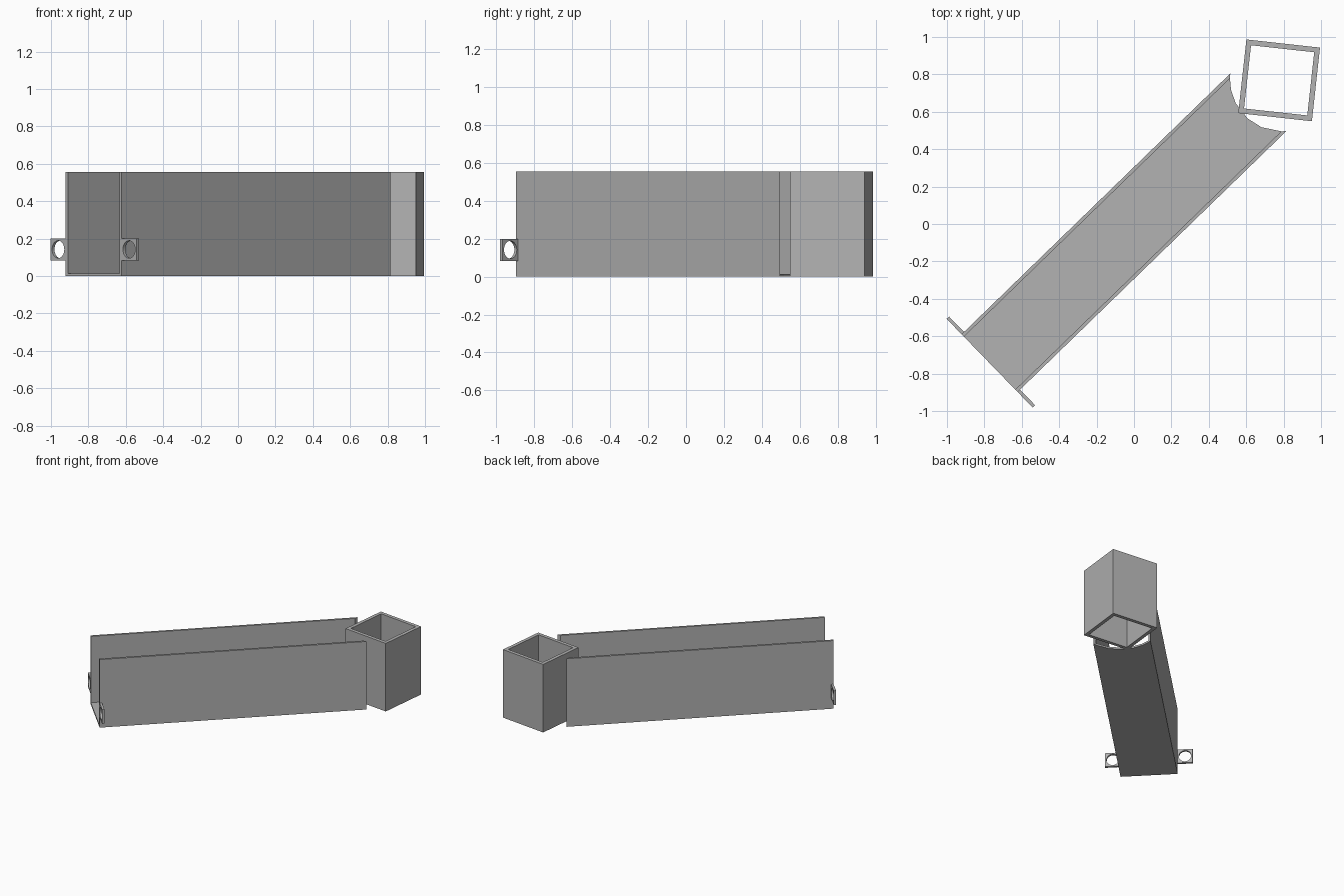
import bpy, bmesh
from math import cos, sin, pi, radians, sqrt
from mathutils import Matrix

cube = bpy.data.objects.get("Cube")
if cube:
    bpy.data.objects.remove(cube)

grey = bpy.data.materials.new("plain grey")
grey.use_nodes = True
COLOUR = (0.45, 0.45, 0.45, 1)
grey.diffuse_color = COLOUR
grey.node_tree.nodes["Principled BSDF"].inputs["Base Color"].default_value = COLOUR

HEIGHT = 0.556     # walls and tube
LENGTH = 2.0       # trough
HALF = 0.215       # half the trough width
THICK = 0.018      # sheet thickness
RADIUS, DEPTH = 0.277, 0.1   # scooped far end
TROUGH = Matrix.Translation((-0.772, -0.744, 0)) @ Matrix.Rotation(radians(44.15), 4, 'Z')


def finish(name, bm, depth, matrix):
    """Extrude the flat faces along z and make the object."""
    res = bmesh.ops.extrude_face_region(bm, geom=bm.faces[:], use_keep_orig=True)
    verts = [g for g in res["geom"] if isinstance(g, bmesh.types.BMVert)]
    bmesh.ops.translate(bm, verts=verts, vec=(0, 0, depth))
    bmesh.ops.recalc_face_normals(bm, faces=bm.faces[:])
    mesh = bpy.data.meshes.new(name)
    bm.to_mesh(mesh)
    bm.free()
    mesh.materials.append(grey)
    obj = bpy.data.objects.new(name, mesh)
    obj.matrix_world = matrix
    bpy.context.collection.objects.link(obj)
    return obj


def prism(name, points, depth, matrix):
    bm = bmesh.new()
    bm.faces.new([bm.verts.new((x, y, 0)) for x, y in points])
    return finish(name, bm, depth, matrix)


def square_ring(name, half, steps, hole, depth, matrix):
    """Square plate whose hole has the given point function."""
    bm = bmesh.new()
    outer, inner = [], []
    for i in range(steps):
        a = pi / 4 + 2 * pi * i / steps
        c, s = cos(a), sin(a)
        k = half / max(abs(c), abs(s))
        outer.append(bm.verts.new((c * k, s * k, 0)))
        inner.append(bm.verts.new((c * hole, s * hole, 0)))
    for i in range(steps):
        j = (i + 1) % steps
        bm.faces.new((outer[i], outer[j], inner[j], inner[i]))
    return finish(name, bm, depth, matrix)


def end_at(y):
    """Far end of the trough at sideways position y."""
    return LENGTH - DEPTH + RADIUS - sqrt(RADIUS ** 2 - y ** 2)


# Floor with a faceted scoop at the far end
inside = HALF - THICK
scoop = [(end_at(y), y) for y in (-inside, -0.107, -0.021, 0.081, 0.15, inside)]
prism("floor", [(0, inside), (0, -inside)] + scoop, THICK * 0.8, TROUGH)

for side, name in ((1, "left"), (-1, "right")):
    # Side wall
    prism(name + "_wall",
          [(0, side * inside), (0, side * HALF),
           (end_at(HALF), side * HALF), (end_at(inside), side * inside)],
          HEIGHT, TROUGH)
    # Mounting tab with a round hole
    place = Matrix.Translation((0, side * (HALF + 0.057), 0.142)) @ Matrix.Rotation(pi / 2, 4, 'Y')
    square_ring(name + "_tab", 0.058, 32, 0.047, THICK, TROUGH @ place)

# Open square tube
tube_place = Matrix.Translation((0.776, 0.768, 0)) @ Matrix.Rotation(radians(-6.3), 4, 'Z')
square_ring("square_tube", 0.198, 4, 0.17 * sqrt(2), HEIGHT, tube_place)
